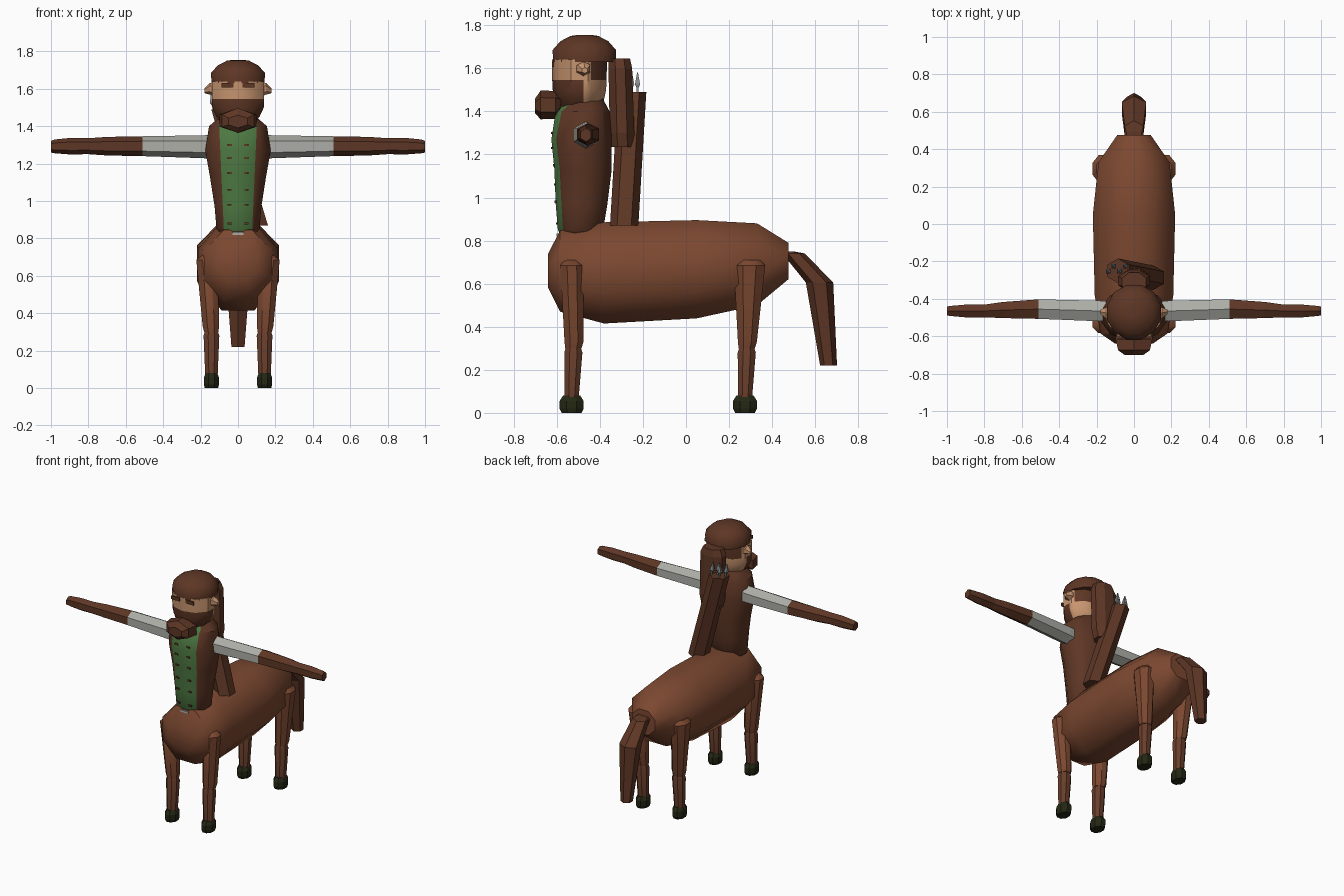
import bpy, bmesh
from math import cos, sin, pi, radians
from mathutils import Vector

if "Cube" in bpy.data.objects:
    bpy.data.objects.remove(bpy.data.objects["Cube"])


def material(name, r, g, b):
    m = bpy.data.materials.new(name)
    m.diffuse_color = (r, g, b, 1)
    m.use_nodes = True
    m.node_tree.nodes["Principled BSDF"].inputs["Base Color"].default_value = (r, g, b, 1)
    return m


COAT = material("chestnut coat", .20, .065, .03)
SHIN = material("lower leg brown", .14, .048, .024)
DARK = material("dark brown", .11, .037, .018)
GREEN = material("vest green", .075, .19, .055)
GREY = material("sleeve grey", .42, .42, .39)
SKIN = material("skin", .58, .30, .16)
HOOF = material("hoof black", .018, .02, .007)
STEEL = material("arrow steel", .25, .26, .27)

# Local u and v directions of a ring for each loft axis
FRAMES = {"x": (Vector((0, 1, 0)), Vector((0, 0, 1))),
          "y": (Vector((1, 0, 0)), Vector((0, 0, 1))),
          "z": (Vector((1, 0, 0)), Vector((0, 1, 0)))}


def loft(name, rings, mat, axis="z", sides=8, flat=True, smooth=0, cuts=(), paint=None):
    """Skin rings of (x, y, z, u radius, v radius); cut by planes, then paint by rule."""
    u, v = FRAMES[axis]
    bm = bmesh.new()
    grow = 1 / cos(pi / sides) if flat else 1
    loops = []
    for x, y, z, ru, rv in rings:
        loop = []
        for i in range(sides):
            a = 2 * pi * (i + (.5 if flat else 0)) / sides
            loop.append(bm.verts.new(Vector((x, y, z)) + grow * (u * ru * cos(a) + v * rv * sin(a))))
        loops.append(loop)
    for a, b in zip(loops, loops[1:]):
        for i in range(sides):
            j = (i + 1) % sides
            bm.faces.new((a[i], a[j], b[j], b[i]))
    bm.faces.new(loops[0])
    bm.faces.new(loops[-1])
    for co, no in cuts:
        bmesh.ops.bisect_plane(bm, geom=bm.verts[:] + bm.edges[:] + bm.faces[:],
                               plane_co=co, plane_no=no)
    bmesh.ops.recalc_face_normals(bm, faces=bm.faces[:])
    mats = mat if isinstance(mat, list) else [mat]
    if paint:
        for f in bm.faces:
            f.material_index = paint(f.calc_center_median())
    me = bpy.data.meshes.new(name)
    bm.to_mesh(me)
    bm.free()
    ob = bpy.data.objects.new(name, me)
    bpy.context.collection.objects.link(ob)
    for m in mats:
        me.materials.append(m)
    if smooth:
        bpy.ops.object.select_all(action="DESELECT")
        ob.select_set(True)
        bpy.context.view_layer.objects.active = ob
        bpy.ops.object.shade_smooth_by_angle(angle=radians(smooth))
    return ob


def plate(name, x, y, z, w, h, mat):
    loft(name, [(x, y - .004, z, w, h), (x, y + .004, z, w, h)], mat, "y", 4)


# Horse body
loft("horse_body", [(0, -.64, .66, .10, .08), (0, -.585, .658, .18, .188),
                    (0, -.38, .65, .21, .235), (0, .05, .667, .22, .228),
                    (0, .33, .69, .19, .19), (0, .475, .705, .09, .085)],
     COAT, "y", smooth=50)

# Legs and hooves, mirrored left and right
for s, side in ((1, "left"), (-1, "right")):
    for end, top_y, y, r in (("front", -.53, -.523, .054), ("back", .295, .282, .073)):
        n = f"{end}_{side}_"
        loft(n + "upper_leg", [(s * .158, top_y, .71, r * .6, r * .7), (s * .165, top_y, .685, .058, r),
                               (s * .145, y + .003, .33, .044, .044), (s * .143, y, .30, .038, .038)],
             COAT, smooth=40)
        loft(n + "lower_leg", [(s * .142, y, .305, .034, .034), (s * .142, y, .28, .042, .042),
                               (s * .142, y - .008, .06, .033, .032)], SHIN, smooth=40)
        loft(n + "hoof", [(s * .142, y - .008, 0, .036, .046), (s * .142, y - .008, .02, .041, .056),
                          (s * .142, y - .008, .055, .041, .056), (s * .142, y - .008, .08, .031, .040)], HOOF)

# Tail
loft("tail", [(0, .475, .75, .04, .02), (0, .50, .74, .05, .045),
              (0, .62, .605, .065, .055), (0, .662, .22, .035, .034)], DARK, sides=6)

# Torso with the vest cut into its front
loft("torso", [(0, -.50, .80, .07, .07), (0, -.49, .85, .115, .105), (0, -.485, .97, .125, .12),
               (0, -.478, 1.13, .15, .133), (0, -.485, 1.27, .175, .14),
               (0, -.48, 1.40, .155, .125), (0, -.465, 1.46, .085, .078)],
     [DARK, GREEN], sides=12, smooth=40,
     cuts=[((s * .075, 0, .83), (s, 0, -.045)) for s in (1, -1)] + [((0, 0, .83), (0, 0, 1))],
     paint=lambda c: int(abs(c.x) < .076 + .045 * (c.z - .83) and c.y < -.54 and .83 < c.z < 1.43))
plate("shirt_hem", 0, -.598, .826, .03, .007, GREY)
for s in (1, -1):
    for z, y in ((1.30, -.622), (1.23, -.622), (1.15, -.614), (1.06, -.61), (.98, -.606), (.88, -.60)):
        plate("vest_button", s * .045, y, z, .012, .005, DARK)

# Arms: grey sleeve, brown forearm and hand
for s, side in ((1, "left"), (-1, "right")):
    loft(side + "_sleeve", [(s * .15, -.465, 1.29, .052, .055), (s * .185, -.465, 1.29, .055, .053),
                            (s * .51, -.455, 1.293, .052, .046)], GREY, "x", 6)
    loft(side + "_forearm", [(s * .51, -.455, 1.293, .052, .046), (s * .70, -.46, 1.293, .043, .043),
                             (s * .80, -.465, 1.293, .034, .037), (s * .90, -.465, 1.293, .034, .038),
                             (s * .98, -.465, 1.292, .027, .032), (s, -.465, 1.29, .024, .027)],
         DARK, "x", 6)


# Head: beard in front, hair behind, skin between
def face_colour(c):
    if c.z < 1.545:
        return 1 if c.y < -.475 else 0
    return 1 if c.y > -.44 else 0


loft("head", [(0, -.50, 1.40, .07, .07), (0, -.495, 1.45, .115, .108), (0, -.495, 1.50, .138, .118),
              (0, -.495, 1.545, .14, .12), (0, -.495, 1.64, .14, .122)],
     [SKIN, DARK], sides=10, smooth=40, paint=face_colour,
     cuts=[((0, -.475, 0), (0, 1, 0)), ((0, -.44, 0), (0, 1, 0))])
loft("chin_beard", [(0, -.70, 1.425, .05, .03), (0, -.675, 1.43, .085, .058),
                    (0, -.605, 1.43, .10, .056), (0, -.58, 1.44, .07, .03)], DARK, "y", 6)
for s, side in ((1, "left"), (-1, "right")):
    loft(side + "_ear", [(s * .12, -.48, 1.592, .032, .032), (s * .15, -.475, 1.60, .03, .027),
                         (s * .178, -.47, 1.59, .012, .012)], SKIN, "x", 6)
    plate(side + "_eyebrow", s * .055, -.617, 1.618, .032, .012, DARK)

# Rounded cap of hair
loft("hair_cap", [(0, -.472, 1.63, .142, .146), (0, -.472, 1.685, .144, .147),
                  (0, -.472, 1.725, .108, .112), (0, -.472, 1.75, .06, .065),
                  (0, -.472, 1.755, .025, .03)], DARK, sides=12, smooth=45)

# Long hair behind the head
loft("hanging_hair", [(0, -.31, 1.645, .065, .05), (0, -.305, 1.60, .085, .055),
                      (0, -.297, 1.30, .085, .057), (0, -.295, 1.235, .07, .055)], DARK)

# Slanted quiver with arrows
loft("quiver", [(.10, -.287, .87, .06, .057), (-.085, -.25, 1.49, .058, .057)], DARK, sides=6)
for i in range(4):
    x, y = -.135 + .03 * i, -.24 + (.015 if i % 2 else -.012)
    loft("arrow", [(x + .01, y, 1.47, .005, .005), (x, y, 1.51, .005, .005),
                   (x - .003, y, 1.525, .012, .012), (x - .008, y, 1.58, .002, .002)], STEEL, sides=4)
